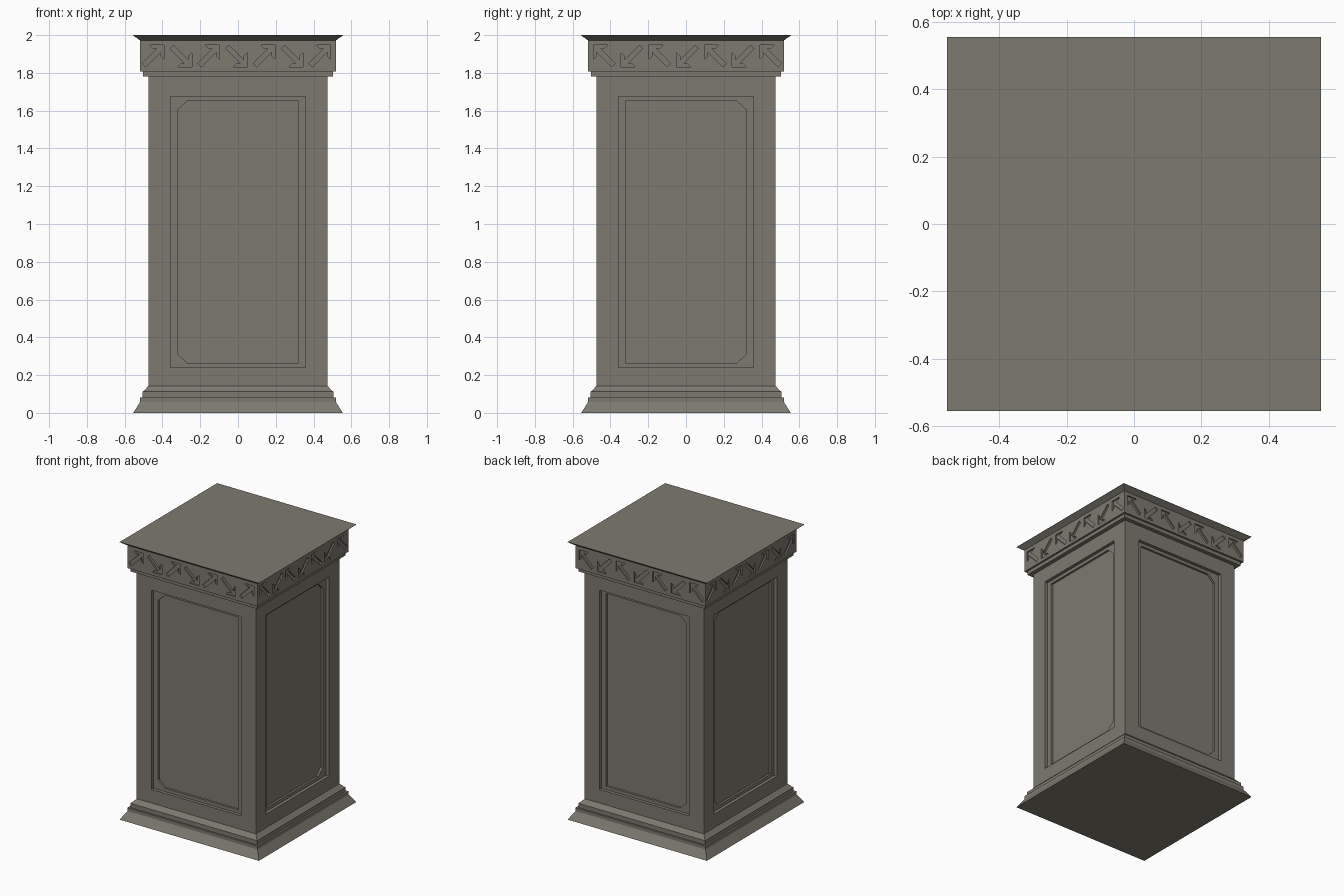
import bpy, bmesh

if "Cube" in bpy.data.objects:
    bpy.data.objects.remove(bpy.data.objects["Cube"])

stone = bpy.data.materials.new("warm_grey_stone")
stone.diffuse_color = (0.205, 0.193, 0.158, 1)
stone.use_nodes = True
stone.node_tree.nodes["Principled BSDF"].inputs["Base Color"].default_value = stone.diffuse_color

# The front design is reflected onto the other three sides
SIDES = [
    lambda x, y: (x, y),     # front
    lambda x, y: (-y, -x),   # right
    lambda x, y: (x, -y),    # back
    lambda x, y: (y, -x),    # left
]


def finish(bm, name):
    bmesh.ops.recalc_face_normals(bm, faces=bm.faces)
    mesh = bpy.data.meshes.new(name)
    bm.to_mesh(mesh)
    bm.free()
    mesh.materials.append(stone)
    ob = bpy.data.objects.new(name, mesh)
    bpy.context.collection.objects.link(ob)
    return ob


def square_loft(name, profile):
    """Stack square rings given as (half width, height)."""
    bm = bmesh.new()
    rings = [[bm.verts.new((sx * w, sy * w, z))
              for sx, sy in ((-1, -1), (1, -1), (1, 1), (-1, 1))]
             for w, z in profile]
    for a, b in zip(rings, rings[1:]):
        for i in range(4):
            j = (i + 1) % 4
            bm.faces.new((a[i], a[j], b[j], b[i]))
    bm.faces.new(rings[0])
    bm.faces.new(rings[-1])
    return finish(bm, name)


def side_cutter(name, outlines, half, depth):
    """Prisms from (x, z) outlines, sunk by depth into all four sides."""
    bm = bmesh.new()
    for side in SIDES:
        for pts in outlines:
            near, far = [[bm.verts.new((*side(x, y), z)) for x, z in pts]
                         for y in (-half - 0.05, -half + depth)]
            bm.faces.new(near)
            bm.faces.new(far)
            for i in range(len(pts)):
                j = (i + 1) % len(pts)
                bm.faces.new((near[i], near[j], far[j], far[i]))
    ob = finish(bm, name)
    ob.hide_render = True
    ob.display_type = 'WIRE'
    return ob


def cut(target, cutter):
    mod = target.modifiers.new(cutter.name, 'BOOLEAN')
    mod.operation = 'DIFFERENCE'
    mod.solver = 'EXACT'
    mod.object = cutter


# Stepped foot moulding
square_loft("base_moulding", [(0.555, 0), (0.518, 0.058), (0.518, 0.082), (0.505, 0.082),
                              (0.505, 0.113), (0.497, 0.118), (0.475, 0.142)])

# Shaft with a two-step sunk panel on each side
shaft = square_loft("shaft", [(0.475, 0.142), (0.475, 1.782)])
frame = [(-0.357, 0.24), (0.357, 0.24), (0.357, 1.675), (-0.357, 1.675)]
field = [(-0.268, 0.264), (0.32, 0.264), (0.32, 1.652), (-0.268, 1.652),
         (-0.32, 1.604), (-0.32, 0.312)]
cut(shaft, side_cutter("panel_frame_cutter", [frame], 0.475, 0.023))
cut(shaft, side_cutter("panel_field_cutter", [field], 0.475, 0.038))

# Narrow band under the frieze
square_loft("neck_band", [(0.504, 1.782), (0.504, 1.808)])

# Frieze with engraved arrows pointing up and down in turn
frieze = square_loft("frieze", [(0.518, 1.808), (0.518, 1.972)])
arrow = [(0.058, 0.058), (-0.018, 0.058), (0, 0.04), (0.022, 0.04), (-0.058, -0.04),
         (-0.04, -0.058), (0.04, 0.022), (0.04, 0), (0.058, -0.018)]
arrows = [[(-0.449 + 0.147 * i + x, 1.889 + z * (-1) ** i) for x, z in arrow]
          for i in range(7)]
cut(frieze, side_cutter("arrow_cutter", arrows, 0.518, 0.01))

# Flared top slab
square_loft("top_slab", [(0.518, 1.972), (0.555, 1.998), (0.555, 2.0)])
